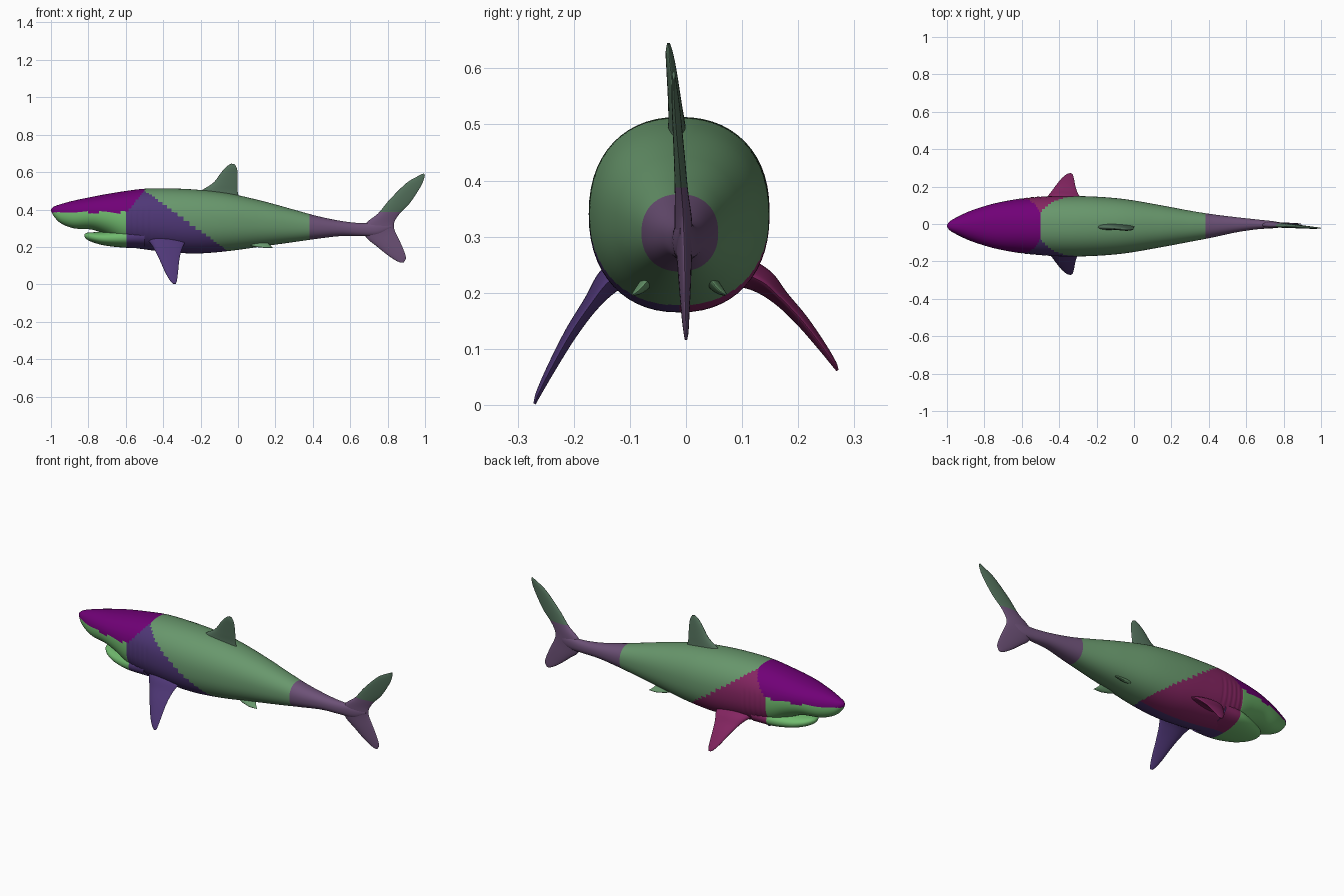
import bpy, math
from mathutils import Vector

if "Cube" in bpy.data.objects:
    bpy.data.objects.remove(bpy.data.objects["Cube"])


def material(name, rgb):
    m = bpy.data.materials.new(name)
    m.diffuse_color = [(c / 255) ** 2.2 for c in rgb] + [1]
    m.use_nodes = True
    m.node_tree.nodes["Principled BSDF"].inputs["Base Color"].default_value = m.diffuse_color
    return m


MATS = [material(n, c) for n, c in [
    ("head_purple", (112, 5, 118)), ("jaw_green", (112, 185, 110)),
    ("side_indigo", (80, 58, 118)), ("side_magenta", (132, 42, 98)),
    ("middle_green", (104, 150, 108)), ("tail_purple", (108, 82, 118)),
    ("fin_green", (84, 112, 92))]]


def skin(name, rings, pick):
    """Bridge closed rings of points, cap the ends, colour faces with pick(centre)."""
    n = len(rings[0])
    verts = [p for r in rings for p in r]
    faces = [(i * n + j, i * n + (j + 1) % n, (i + 1) * n + (j + 1) % n, (i + 1) * n + j)
             for i in range(len(rings) - 1) for j in range(n)]
    faces += [tuple(reversed(range(n))), tuple(range(len(verts) - n, len(verts)))]
    mesh = bpy.data.meshes.new(name)
    mesh.from_pydata(verts, [], faces)
    for m in MATS:
        mesh.materials.append(m)
    for p in mesh.polygons:
        p.material_index = pick(p.center)
    obj = bpy.data.objects.new(name, mesh)
    bpy.context.collection.objects.link(obj)
    bpy.context.view_layer.objects.active = obj
    obj.select_set(True)
    bpy.ops.object.mode_set(mode='EDIT')
    bpy.ops.mesh.select_all(action='SELECT')
    bpy.ops.mesh.normals_make_consistent(inside=False)
    bpy.ops.object.mode_set(mode='OBJECT')
    bpy.ops.object.shade_smooth_by_angle(angle=math.radians(50))
    obj.select_set(False)
    return obj


def refine(rows, step, least=3):
    """Smoothly interpolate table rows (cubic Hermite over the row spacing)."""
    def slope(i, k, t):
        a, b = max(i - 1, 0), min(i + 1, len(rows) - 1)
        return (rows[b][k] - rows[a][k]) / (t[b] - t[a])
    t = [0]
    for a, b in zip(rows, rows[1:]):
        t.append(t[-1] + max((Vector(b[:3]) - Vector(a[:3])).length, 1e-4))
    out = []
    for i in range(len(rows) - 1):
        h = t[i + 1] - t[i]
        count = max(least, round(h / step))
        for s in range(count):
            u = s / count
            out.append([(2*u**3 - 3*u*u + 1) * rows[i][k] + (u**3 - 2*u*u + u) * h * slope(i, k, t)
                        + (3*u*u - 2*u**3) * rows[i + 1][k] + (u**3 - u*u) * h * slope(i + 1, k, t)
                        for k in range(len(rows[0]))])
    return out + [list(rows[-1])]


def hull_ring(x, top, bottom, half, yc, gills=False, n=56):
    ring = []
    for j in range(n):
        a = 2 * math.pi * j / n
        c, s = math.cos(a), math.sin(a)
        px = math.copysign(abs(c) ** 0.9, c)
        pz = math.copysign(abs(s) ** 0.9, s)
        k = 1.0
        # gill slits on both flanks
        if gills and -0.6 < x < -0.46 and -0.6 < s < 0.3:
            k -= 0.022 * max(0, math.cos((x + 0.53) * 2 * math.pi / 0.032)) ** 3
        ring.append((x, yc + half * px * k, (top + bottom) / 2 + (top - bottom) / 2 * pz))
    return ring


def body_colour(c):
    if c.x > 0.38:
        return 5
    if c.x < -0.6 + 0.1 * min(max((c.z - 0.38) / 0.12, 0), 1):
        return 0 if c.z > 0.385 else 1
    if c.z < 0.5 - 0.72 * (c.x + 0.5):
        return 2 if c.y < -0.01 else 3
    return 4


# Body: x, top, bottom, half width, side offset
body = [(-1.0, .402, .392, .005, -.01), (-.985, .415, .364, .024, -.01),
        (-.95, .428, .328, .045, -.01), (-.88, .447, .300, .078, -.01),
        (-.78, .468, .292, .111, -.01), (-.70, .483, .262, .130, -.01),
        (-.60, .499, .206, .147, -.01), (-.50, .511, .187, .157, -.01),
        (-.38, .513, .173, .161, -.012), (-.22, .506, .165, .159, -.012),
        (-.05, .486, .178, .145, -.012), (.14, .443, .204, .113, -.012),
        (.30, .399, .226, .083, -.012), (.42, .366, .243, .062, -.010),
        (.55, .339, .258, .040, -.004), (.66, .327, .258, .026, -.002),
        (.75, .330, .262, .018, -.004), (.82, .320, .300, .006, -.005)]
skin("body", [hull_ring(*r, gills=True) for r in refine(body, 0.008)], body_colour)

# Lower jaw, leaving the open mouth gap below the snout
jaw = [(-.822, .266, .256, .012, -.01), (-.81, .275, .241, .036, -.01),
       (-.78, .278, .226, .066, -.01), (-.72, .282, .209, .098, -.01),
       (-.62, .300, .197, .130, -.01), (-.50, .320, .191, .135, -.01)]
skin("lower_jaw", [hull_ring(*r) for r in refine(jaw, 0.012)], body_colour)


def fin(name, stations, normal, pick, n=28):
    """Stations: leading point xyz, trailing point xyz, thickness."""
    nv = Vector(normal).normalized()
    rings = []
    for st in refine(stations, 0.012):
        lead, trail, thick = Vector(st[:3]), Vector(st[3:6]), max(st[6], 0.003)
        ring = []
        for j in range(n):
            a = 2 * math.pi * j / n
            u = (1 - math.cos(a)) / 2
            t = math.sin(a) * (1.15 - 0.6 * u) * thick / 2
            ring.append(lead.lerp(trail, u) + nv * t)
        rings.append(ring)
    return skin(name, rings, pick)


# Dorsal fin: lead x, lead z, trail x, trail z, side offset, thickness
dorsal = [(-.235, .455, .015, .44, -.015, .05), (-.20, .497, .0, .485, -.016, .036),
          (-.13, .545, -.002, .53, -.02, .027), (-.085, .604, -.002, .585, -.026, .02),
          (-.055, .634, -.006, .620, -.03, .014), (-.036, .645, -.018, .643, -.031, .006)]
fin("dorsal_fin", [(a, y, b, c, y, d, t) for a, b, c, d, y, t in dorsal],
    (0, 1, 0), lambda c: 6)

# Tail fin: both lobes in one sweep, same columns
tail = [(.994, .594, .999, .580, -.022, .006), (.965, .580, .988, .545, -.021, .010),
        (.905, .545, .962, .498, -.018, .016), (.81, .452, .915, .430, -.012, .022),
        (.748, .378, .867, .381, -.008, .027), (.690, .332, .838, .338, -.005, .034),
        (.668, .290, .833, .308, -.004, .036), (.690, .245, .841, .280, -.003, .030),
        (.738, .206, .868, .224, -.002, .024), (.80, .156, .892, .166, -.001, .016),
        (.846, .126, .897, .136, 0, .010), (.868, .116, .886, .117, 0, .005)]
fin("tail_fin", [(a, y, b, c, y, d, t) for a, b, c, d, y, t in tail],
    (0, 1, 0), lambda c: 6 if c.z > 0.385 else 5)

# Paired fins: lead x, trail x, distance from centre, z, thickness
pectoral = [(-.50, -.265, .085, .250, .085), (-.470, -.284, .135, .222, .055),
            (-.445, -.302, .168, .182, .034), (-.418, -.314, .205, .128, .026),
            (-.388, -.321, .242, .062, .018), (-.362, -.327, .264, .018, .011),
            (-.346, -.333, .270, .002, .005)]
pelvic = [(.03, .15, .045, .235, .03), (.07, .172, .068, .208, .02), (.135, .188, .083, .196, .006)]
for side, s in (("right", -1), ("left", 1)):
    lift = (lambda z: z) if s < 0 else (lambda z: 0.06 + 0.72 * z)
    fin(side + "_pectoral_fin",
        [(a, s * y, lift(z), b, s * y, lift(z), t) for a, b, y, z, t in pectoral],
        (0, s * 0.8, 0.6), lambda c, s=s: 2 if s < 0 else 3)
    fin(side + "_pelvic_fin",
        [(a, s * y - .012, z, b, s * y - .012, z, t) for a, b, y, z, t in pelvic],
        (0, s * 0.7, 0.7), lambda c: 4)
